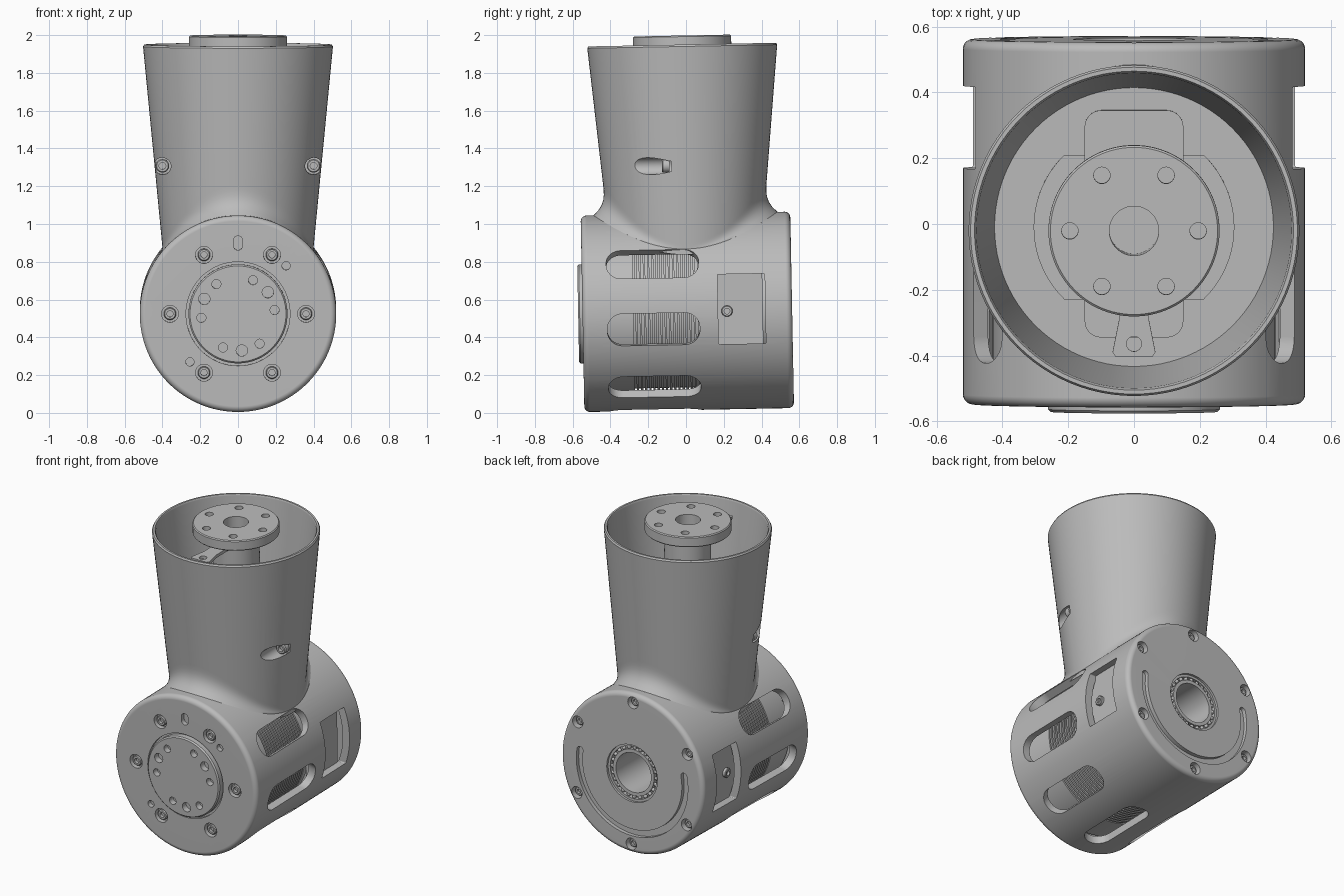
import bpy, bmesh
from math import sin, cos, radians, sqrt, pi
from mathutils import Matrix, Vector

old = bpy.data.objects.get("Cube")
if old:
    bpy.data.objects.remove(old, do_unlink=True)

metal = bpy.data.materials.new("satin_grey")
metal.use_nodes = True
metal.diffuse_color = (0.5, 0.5, 0.5, 1)
metal.node_tree.nodes["Principled BSDF"].inputs["Base Color"].default_value = (0.5, 0.5, 0.5, 1)

# The joint leans slightly; everything is built around the drum axis centre
PLACE = Matrix.Translation((0, 0.007, 0.535)) @ Matrix.Rotation(radians(1.1), 4, 'X')
DRUM_R, HALF = 0.52, 0.555


def frame(pos, normal, xdir):
    z, x = Vector(normal).normalized(), Vector(xdir).normalized()
    m = Matrix((x, z.cross(x), z)).transposed().to_4x4()
    m.translation = pos
    return m


def front(x, z, y=-HALF):
    return frame((x, y, z), (0, -1, 0), (1, 0, 0))


def back(x, z, y=HALF):
    return frame((x, y, z), (0, 1, 0), (1, 0, 0))


def up(x, y, z):
    return Matrix.Translation((x, y, z))


def polar(r, deg):
    return r * cos(radians(deg)), r * sin(radians(deg))


def arc(cx, cy, r, a0, a1, n=8):
    pts = [polar(r, a0 + (a1 - a0) * i / n) for i in range(n + 1)]
    return [(cx + x, cy + y) for x, y in pts]


def rounded(w, h, r):
    x, y = w / 2 - r, h / 2 - r
    return (arc(x, y, r, 0, 90) + arc(-x, y, r, 90, 180)
            + arc(-x, -y, r, 180, 270) + arc(x, -y, r, 270, 360))


def prism(bm, outline, z0, z1, m):
    lo = [bm.verts.new(m @ Vector((x, y, z0))) for x, y in outline]
    hi = [bm.verts.new(m @ Vector((x, y, z1))) for x, y in outline]
    bm.faces.new(lo)
    bm.faces.new(hi)
    for i in range(len(lo)):
        j = (i + 1) % len(lo)
        bm.faces.new((lo[i], lo[j], hi[j], hi[i]))


def lathe(bm, profile, m, n=96, closed=False):
    rows = []
    for r, h in profile:
        if r == 0:
            rows.append([bm.verts.new(m @ Vector((0, 0, h)))] * n)
        else:
            rows.append([bm.verts.new(m @ Vector((r * cos(2 * pi * i / n), r * sin(2 * pi * i / n), h)))
                         for i in range(n)])
    for a, b in zip(rows, rows[1:] + (rows[:1] if closed else [])):
        for i in range(n):
            j = (i + 1) % n
            bm.faces.new(list(dict.fromkeys((a[i], a[j], b[j], b[i]))))


def hole(bm, m, r, depth):
    lathe(bm, [(0, -depth), (r, -depth), (r, 0.05), (0, 0.05)], m, 24)


def screw(bm, m, r, h):
    # Socket head with a hexagonal recess
    lathe(bm, [(0, -0.01), (r, -0.01), (r, h * 0.8), (r * 0.85, h), (r * 0.5, h),
               (r * 0.5, h * 0.3), (0, h * 0.3)], m, 18)


def finish(bm, name, cut=None):
    def to_object(b, label):
        bmesh.ops.remove_doubles(b, verts=b.verts, dist=1e-5)
        bmesh.ops.recalc_face_normals(b, faces=b.faces)
        me = bpy.data.meshes.new(label)
        b.to_mesh(me)
        b.free()
        ob = bpy.data.objects.new(label, me)
        bpy.context.collection.objects.link(ob)
        ob.matrix_world = PLACE
        me.materials.append(metal)
        return ob
    ob = to_object(bm, name)
    bpy.ops.object.select_all(action='DESELECT')
    ob.select_set(True)
    bpy.context.view_layer.objects.active = ob
    if cut:
        tool = to_object(cut, name + "_cutter")
        tool.hide_render = True
        mod = ob.modifiers.new("cut", 'BOOLEAN')
        mod.operation, mod.solver, mod.object = 'DIFFERENCE', 'EXACT', tool
        bpy.context.view_layer.update()
        bpy.ops.object.modifier_apply(modifier="cut")
        bpy.data.objects.remove(tool, do_unlink=True)
    bpy.ops.object.shade_smooth_by_angle(angle=radians(35))
    ob.modifiers.new("weighted", 'WEIGHTED_NORMAL').keep_sharp = True
    return ob


AXIS = back(0, 0, 0)
SIX = range(0, 360, 60)
screws = bmesh.new()

# Drum housing: hollow shell with rounded rims
bm, cut = bmesh.new(), bmesh.new()
f = 0.03
lathe(bm, [(0.275, -HALF)] + arc(DRUM_R - f, -HALF + f, f, -90, 0, 5)
      + arc(DRUM_R - f, HALF - f, f, 0, 90, 5)
      + [(0.185, HALF), (0.185, 0.49), (0.47, 0.49), (0.47, -0.48), (0.275, -0.48)], AXIS, 128, True)
for deg in (30, -10, -50, -90, -130, -170, 150):      # cooling slots
    c, s = polar(1, deg)
    prism(cut, rounded(0.49, 0.172, 0.08), 0.43, 0.58, frame((0, -0.18, 0), (c, 0, s), (0, 1, 0)))
for side in (-1, 1):                                   # side access openings
    prism(cut, rounded(0.25, 0.37, 0.006), 0.41, 0.58, frame((0, 0.288, 0.01), (side, 0, 0), (0, 1, 0)))
for deg in SIX:
    x, z = polar(0.36, deg)
    hole(cut, front(x, z), 0.045, 0.035)
    screw(screws, front(x, z, -HALF + 0.035), 0.033, 0.028)
    x, z = polar(0.462, deg + 30)
    hole(cut, back(x, z), 0.038, 0.045)
    screw(screws, back(x, z, HALF - 0.045), 0.028, 0.025)
for deg in (45, 225):
    hole(cut, front(*polar(0.36, deg)), 0.022, 0.03)
prism(cut, rounded(0.05, 0.075, 0.0249), -0.03, 0.05, front(0, 0.375))
# Arc groove on the back face, with round ends
a0, a1, r, w = -8, 192, 0.385, 0.022
groove = (arc(0, 0, r + w, a0, a1, 48) + arc(*polar(r, a1), w, a1, a1 + 180)
          + arc(0, 0, r - w, a1, a0, 48) + arc(*polar(r, a0), w, a0 - 180, a0))
prism(cut, [(-x, y) for x, y in groove], -0.025, 0.05, back(0, 0) @ Matrix.Scale(-1, 4, (1, 0, 0)))
finish(bm, "drum_housing", cut)

# Finned motor core with a rear bore
bm = bmesh.new()
core = [(0, -0.47), (0.43, -0.47)]
for i in range(17):
    y = -0.285 + i * 0.022
    core += [(0.43, y), (0.40, y), (0.40, y + 0.01), (0.43, y + 0.01)]
core += [(0.43, 0.115), (0.3, 0.115), (0.3, 0.485), (0.13, 0.485), (0.13, 0.2), (0, 0.2)]
lathe(bm, core, AXIS)
finish(bm, "motor_core")

# Plates behind the side openings
bm = bmesh.new()
for side in (-1, 1):
    m = frame((0, 0.25, 0), (side, 0, 0), (0, 1, 0))
    prism(bm, rounded(0.30, 0.42, 0.005), 0.42, 0.44, m)
    screw(screws, frame((side * 0.44, 0.21, 0), (side, 0, 0), (0, 1, 0)), 0.03, 0.02)
finish(bm, "side_plates")

# Front output flange with bolt holes in three groups
bm, cut = bmesh.new(), bmesh.new()
lathe(bm, [(0, 0.40), (0.262, 0.40), (0.262, 0.57), (0.254, 0.578), (0, 0.578)], front(0, 0, 0))
for deg in (36, 156, 276):
    for step, r in ((-30, 0.024), (0, 0.03), (30, 0.024)):
        x, z = polar(0.195, deg + step)
        hole(cut, front(x, z, -0.578), r, 0.04)
finish(bm, "front_flange", cut)
bm = bmesh.new()
lathe(bm, [(0.256, 0.47), (0.28, 0.47), (0.28, 0.535), (0.256, 0.535)], front(0, 0, 0), 96, True)
finish(bm, "flange_seal")

# Rear bearing: two races and a ring of balls
bm = bmesh.new()
lathe(bm, [(0.19, 0.47), (0.19, 0.54), (0.17, 0.54), (0.17, 0.51), (0.15, 0.51),
           (0.15, 0.54), (0.128, 0.54), (0.128, 0.47)], AXIS, 64, True)
for i in range(24):
    x, z = polar(0.16, i * 15)
    bmesh.ops.create_icosphere(bm, subdivisions=2, radius=0.013, matrix=up(x, 0.527, z))
finish(bm, "rear_bearing")


# Tapered cup, flared where it lands on the drum
def cone(z):
    return 0.40 + (z - 0.34) * 0.0965


RIM, FLOOR, N = 1.415, 0.845, 96
bm, cut = bmesh.new(), bmesh.new()
cols = []
for i in range(N):
    a = 2 * pi * i / N
    flare = sin(a) ** 2
    r = 0.42
    for _ in range(8):
        foot = sqrt(DRUM_R ** 2 - (r * cos(a)) ** 2)
        r = cone(foot) + 0.07 * flare
    pts = [(r, foot - 0.03)]
    for k in range(7):
        t = k / 6
        z = foot + (0.03 + 0.13 * flare) * t
        pts.append((cone(z) + 0.07 * flare * (1 - t) ** 3, z))
    edge = cone(RIM)
    pts += [(edge - 0.001, RIM - 0.01), (edge - 0.007, RIM), (edge - 0.019, RIM),
            (edge - 0.025, RIM - 0.01), (cone(FLOOR) - 0.025, FLOOR)]
    cols.append([bm.verts.new((q * cos(a), q * sin(a), z)) for q, z in pts])
for i in range(N):
    a, b = cols[i], cols[(i + 1) % N]
    for k in range(len(a) - 1):
        bm.faces.new((a[k], b[k], b[k + 1], a[k + 1]))
bm.faces.new([c[-1] for c in cols])
for i in range(N // 2):
    ring = (cols[i][0], cols[i + 1][0], cols[(N - i - 1) % N][0], cols[(N - i) % N][0])
    bm.faces.new(list(dict.fromkeys(ring)))
for side in (-1, 1):                                   # screw pockets in the flanks
    m = front(side * 0.4, 0.775, -0.07)
    lathe(cut, [(0, 0), (0.045, 0), (0.045, 0.5), (0, 0.5)], m, 32)
    screw(screws, front(side * 0.4, 0.775, -0.09), 0.036, 0.03)
finish(bm, "tapered_cup", cut)

# Pads on the cup floor
bm = bmesh.new()
prism(bm, arc(0, 0, 0.305, -46, 46, 20) + arc(0, 0, 0.305, 134, 226, 20), -0.01, 0.02, up(0, 0, FLOOR))
prism(bm, rounded(0.3, 0.69, 0.05), -0.01, 0.03, up(0, 0.01, FLOOR))
finish(bm, "floor_pads")

# Top mounting disc on its stem
bm, cut = bmesh.new(), bmesh.new()
lathe(bm, [(0, FLOOR), (0.14, FLOOR), (0.14, 1.395), (0.254, 1.395), (0.26, 1.401), (0.26, 1.457),
           (0.254, 1.463), (0.075, 1.463), (0.075, 1.2), (0, 1.2)], up(0, 0, 0))
for deg in SIX:
    hole(cut, up(*polar(0.195, deg), 1.463), 0.025, 0.1)
finish(bm, "top_disc", cut)

# Small bracket reaching forward from the stem
bm, cut = bmesh.new(), bmesh.new()
prism(bm, [(-0.045, -0.12), (-0.045, -0.27), (-0.065, -0.37), (-0.055, -0.385),
           (0.055, -0.385), (0.065, -0.37), (0.045, -0.27), (0.045, -0.12)], 1.345, 1.365, up(0, 0, 0))
hole(cut, up(0, -0.345, 1.365), 0.023, 0.05)
finish(bm, "stem_bracket", cut)

finish(screws, "screws")
